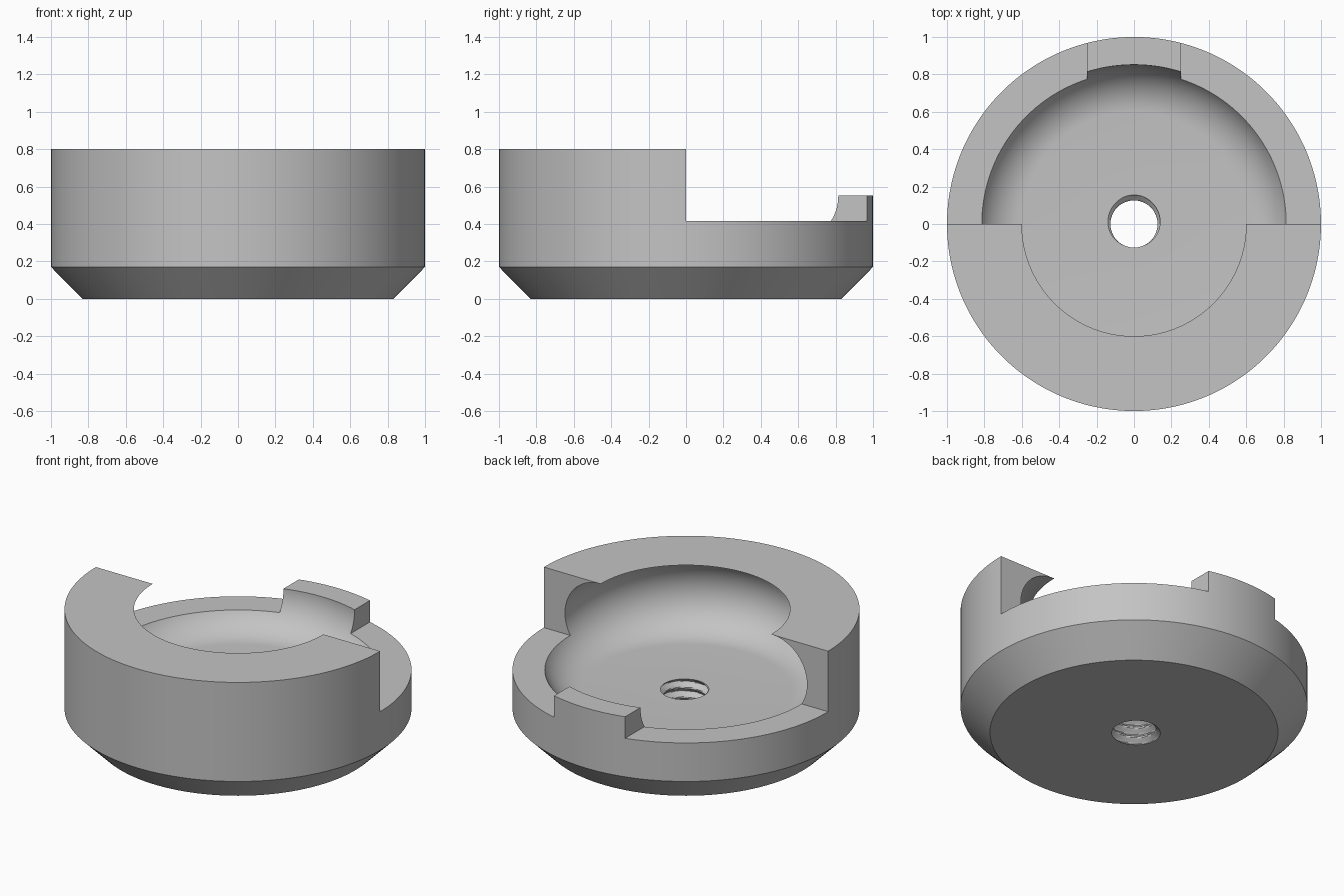
import bpy
import bmesh
from math import sin, cos, pi

if "Cube" in bpy.data.objects:
    bpy.data.objects.remove(bpy.data.objects["Cube"], do_unlink=True)

SEGMENTS = 128
TOP, LEDGE, TAB_TOP = 0.8, 0.415, 0.552
GROOVE = 0.252                      # radius of the round cavity wall
FLOOR = TOP - 2 * GROOVE
PITCH, BORE, THREAD = 0.062, 0.126, 0.029

grey = bpy.data.materials.new("plain grey")
grey.use_nodes = True
colour = (0.55, 0.55, 0.55, 1)
grey.diffuse_color = colour
grey.node_tree.nodes["Principled BSDF"].inputs["Base Color"].default_value = colour


def make_object(name, bm):
    bmesh.ops.recalc_face_normals(bm, faces=bm.faces)
    mesh = bpy.data.meshes.new(name)
    bm.to_mesh(mesh)
    bm.free()
    mesh.materials.append(grey)
    obj = bpy.data.objects.new(name, mesh)
    bpy.context.collection.objects.link(obj)
    return obj


def thread_radius(angle, z):
    """Helical V thread cut into the central bore."""
    phase = ((z - FLOOR) / PITCH - (angle - pi / 2) / (2 * pi)) % 1
    ridge = abs(phase - 0.5) * 2
    return BORE + THREAD * min(1, max(0, ridge * 1.3 - 0.2))


# Cross-section: chamfered outside, overhanging rim, round wall, flat floor
profile = [(0.83, 0), (1, 0.17), (1, TOP)]
STEPS = 28
for i in range(STEPS + 1):
    a = pi / 2 - pi * i / STEPS
    profile.append((0.6 + GROOVE * cos(a), FLOOR + GROOVE + GROOVE * sin(a)))

# Threaded bore rows close the section from the floor to the base
ROWS = 56
rows = [(r, z, False) for r, z in profile]
rows += [(0, FLOOR * (1 - i / ROWS), True) for i in range(ROWS + 1)]

bm = bmesh.new()
rings = []
for r, z, threaded in rows:
    ring = []
    for s in range(SEGMENTS):
        a = 2 * pi * (s + 0.5) / SEGMENTS
        radius = thread_radius(a, z) if threaded else r
        ring.append(bm.verts.new((radius * cos(a), radius * sin(a), z)))
    rings.append(ring)
for i, ring in enumerate(rings):
    after = rings[(i + 1) % len(rings)]
    for s in range(SEGMENTS):
        t = (s + 1) % SEGMENTS
        bm.faces.new((ring[s], ring[t], after[t], after[s]))
body = make_object("cup_body", bm)

# Cutter lowers the back half to a ledge and leaves the raised tab
outline = [(-1.2, LEDGE), (-0.25, LEDGE), (-0.25, TAB_TOP), (0.25, TAB_TOP),
           (0.25, LEDGE), (1.2, LEDGE), (1.2, 1), (-1.2, 1)]
bm = bmesh.new()
face = bm.faces.new([bm.verts.new((x, 0, z)) for x, z in outline])
extruded = bmesh.ops.extrude_face_region(bm, geom=[face])
moved = [v for v in extruded["geom"] if isinstance(v, bmesh.types.BMVert)]
bmesh.ops.translate(bm, verts=moved, vec=(0, 1.2, 0))
cutter = make_object("back_cutter", bm)
cutter.hide_render = True

cut = body.modifiers.new("back_cut", 'BOOLEAN')
cut.operation = 'DIFFERENCE'
cut.solver = 'EXACT'
cut.object = cutter

bpy.ops.object.select_all(action='DESELECT')
body.select_set(True)
bpy.context.view_layer.objects.active = body
bpy.ops.object.modifier_apply(modifier=cut.name)
bpy.data.objects.remove(cutter, do_unlink=True)
bpy.ops.object.shade_smooth_by_angle(angle=pi / 6)
